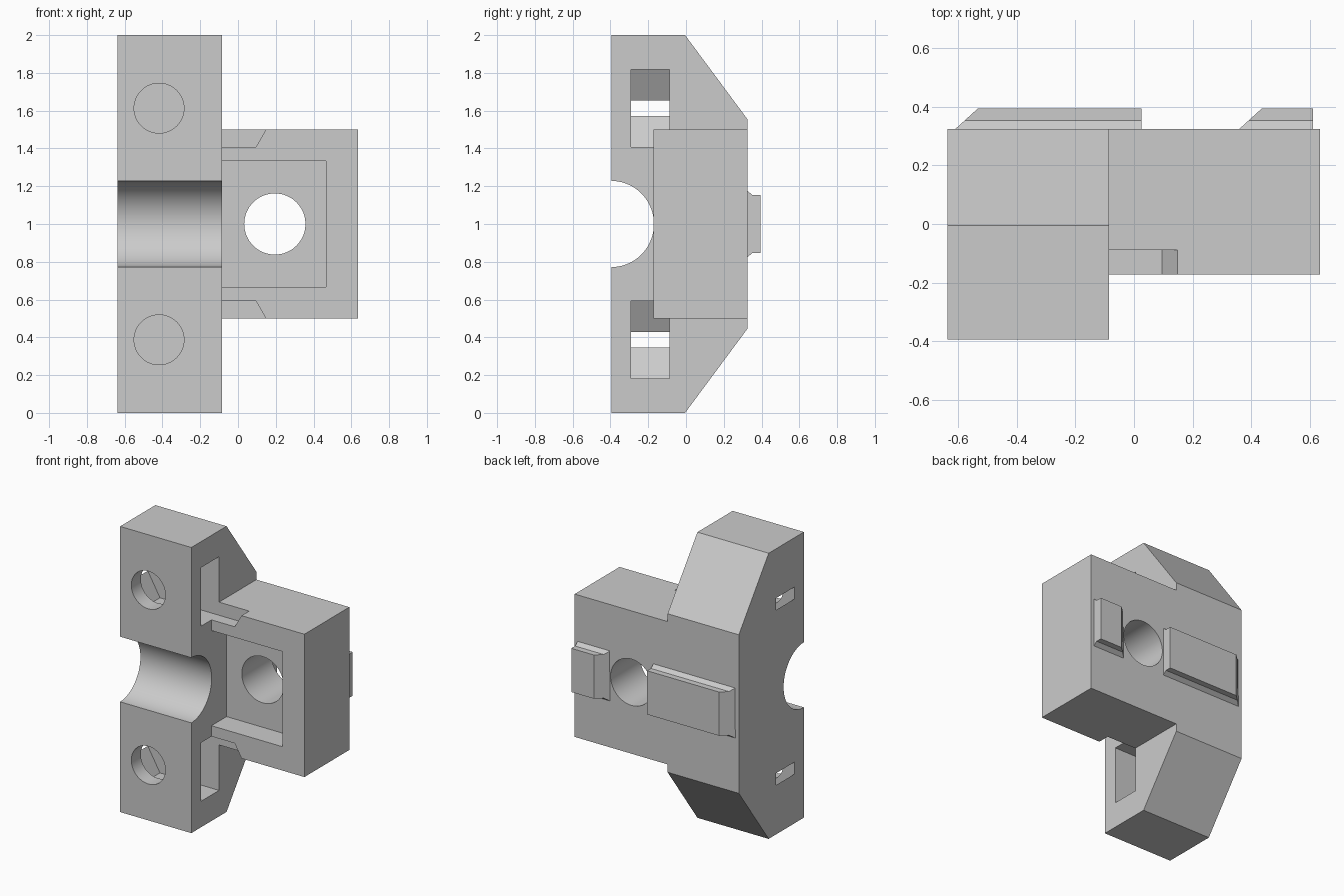
import bpy, bmesh, math
from mathutils import Vector

cube = bpy.data.objects.get("Cube")
if cube:
    bpy.data.objects.remove(cube, do_unlink=True)

grey = bpy.data.materials.new("plain grey")
grey.use_nodes = True
grey.diffuse_color = (0.6, 0.6, 0.6, 1)
grey.node_tree.nodes["Principled BSDF"].inputs["Base Color"].default_value = (0.6, 0.6, 0.6, 1)


def prism(name, points, axis, start, end):
    """Extrude a 2D outline along an axis; the outline uses the other two axes in order."""
    def place(p, depth):
        co = list(p)
        co.insert("xyz".index(axis), depth)
        return Vector(co)
    bm = bmesh.new()
    near = [bm.verts.new(place(p, start)) for p in points]
    far = [bm.verts.new(place(p, end)) for p in points]
    bm.faces.new(near)
    bm.faces.new(far)
    for i in range(len(points)):
        j = (i + 1) % len(points)
        bm.faces.new((near[i], near[j], far[j], far[i]))
    bmesh.ops.recalc_face_normals(bm, faces=bm.faces)
    mesh = bpy.data.meshes.new(name)
    bm.to_mesh(mesh)
    bm.free()
    mesh.materials.append(grey)
    obj = bpy.data.objects.new(name, mesh)
    bpy.context.collection.objects.link(obj)
    return obj


def rect(a0, a1, b0, b1):
    return [(a0, b0), (a1, b0), (a1, b1), (a0, b1)]


def circle(cx, cz, r, n=64):
    return [(cx + r * math.cos(math.tau * i / n), cz + r * math.sin(math.tau * i / n))
            for i in range(n)]


def select(obj):
    bpy.ops.object.select_all(action='DESELECT')
    obj.select_set(True)
    bpy.context.view_layer.objects.active = obj


def cut(obj, cutter):
    cutter.hide_render = True
    mod = obj.modifiers.new("cut", 'BOOLEAN')
    mod.operation = 'DIFFERENCE'
    mod.solver = 'EXACT'
    mod.object = cutter
    select(obj)
    bpy.ops.object.modifier_apply(modifier=mod.name)
    bpy.data.objects.remove(cutter, do_unlink=True)


LEFT, JOIN, RIGHT = -0.637, -0.085, 0.635
FRONT, BACK, ARM_FRONT = -0.395, 0.325, -0.172

# Clamp block with chamfered back and half-round groove
groove = [(FRONT + 0.225 * math.sin(math.pi * i / 48), 1 + 0.228 * math.cos(math.pi * i / 48))
          for i in range(49)]
outline = [(FRONT, 0), (-0.005, 0), (BACK, 0.445), (BACK, 1.555), (-0.005, 2), (FRONT, 2)]
clamp = prism("clamp_block", outline + groove, 'x', LEFT, JOIN)

# Side arm with square pocket and round through hole
arm = prism("side_arm", rect(ARM_FRONT, BACK, 0.5, 1.5), 'x', JOIN, RIGHT)
cut(arm, prism("pocket_cutter", rect(-0.2, 0.467, 0.667, 1.333), 'y', -0.5, -0.005))
cut(arm, prism("hole_cutter", circle(0.195, 1, 0.162), 'y', -0.5, 0.6))

# Nut slots running sideways through both parts, and bolt holes from the front
for z in (0.387, 1.613):
    h = 0.205
    slot = [(-0.661, z), (-0.543, z - h), (0.095, z - h), (0.213, z), (0.095, z + h), (-0.543, z + h)]
    for part in (clamp, arm):
        cut(part, prism("slot_cutter", slot, 'y', -0.29, -0.088))
    cut(clamp, prism("bolt_cutter", circle(-0.418, z, 0.132), 'y', -0.6, -0.2))

# Raised key bars on the back, with a sloped end towards the right
key = [(0.32, 0.825), (BACK, 0.825), (0.353, 0.847), (0.395, 0.847),
       (0.395, 1.153), (0.353, 1.153), (BACK, 1.175), (0.32, 1.175)]
bars = []
for name, x0, x1 in (("long_key", -0.61, 0.025), ("short_key", 0.36, 0.612)):
    bar = prism(name, key, 'x', x0, x1)
    for v in bar.data.vertices:
        if v.co.x < x0 + 0.01:
            v.co.x += max(0, v.co.y - BACK) * 1.1
    bars.append(bar)

for part in [clamp, arm] + bars:
    select(part)
    bpy.ops.object.shade_smooth_by_angle(angle=math.radians(25))
